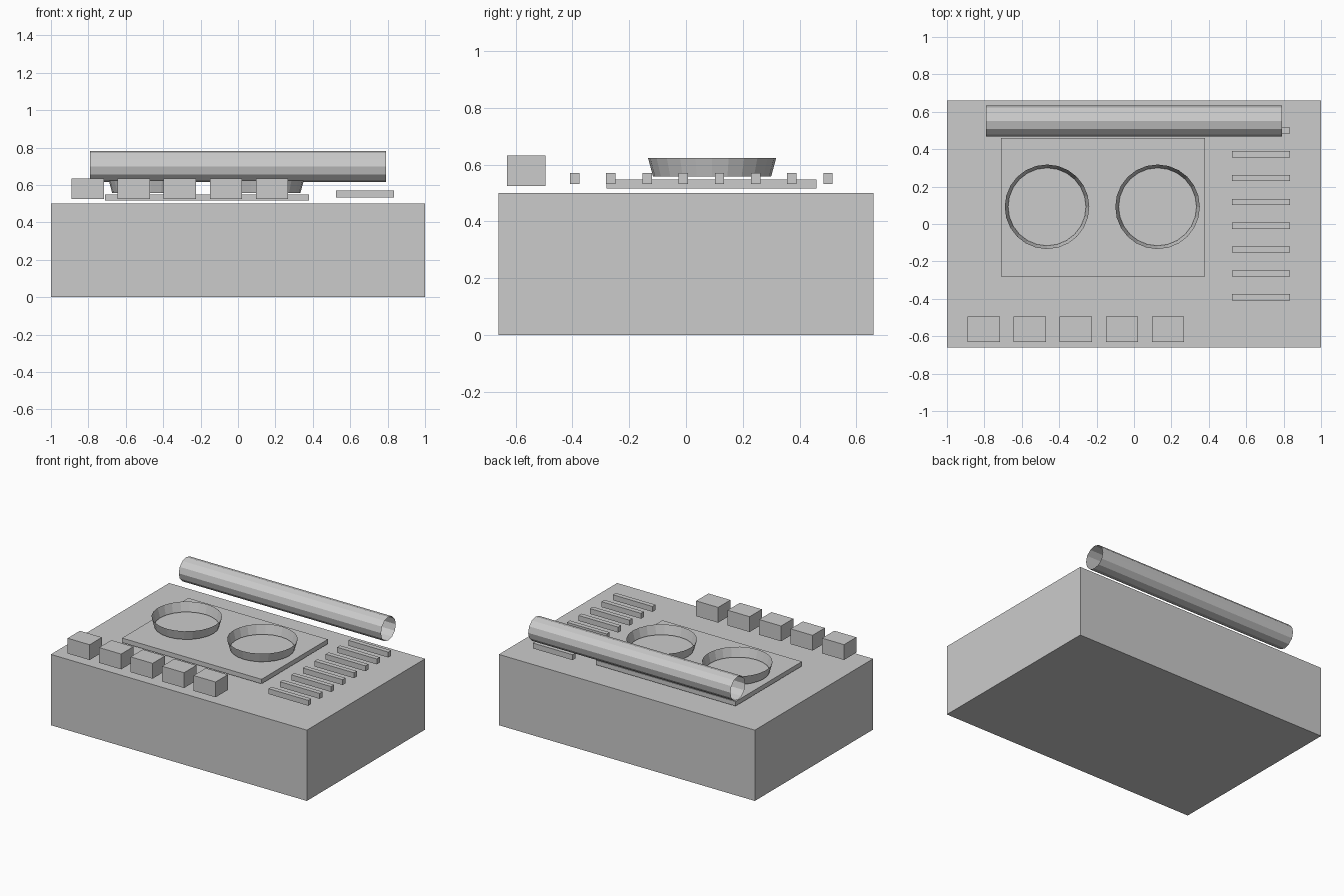
import bpy, bmesh, math
from mathutils import Matrix

if "Cube" in bpy.data.objects:
    bpy.data.objects.remove(bpy.data.objects["Cube"])

grey = bpy.data.materials.new("plain grey")
grey.diffuse_color = (0.6, 0.6, 0.6, 1)
grey.use_nodes = True
grey.node_tree.nodes["Principled BSDF"].inputs["Base Color"].default_value = grey.diffuse_color


def finish(name, bm, loc):
    mesh = bpy.data.meshes.new(name)
    bm.to_mesh(mesh)
    bm.free()
    mesh.materials.append(grey)
    obj = bpy.data.objects.new(name, mesh)
    obj.location = loc
    bpy.context.collection.objects.link(obj)
    return obj


def box(name, loc, size):
    bm = bmesh.new()
    bmesh.ops.create_cube(bm, size=1, matrix=Matrix.Diagonal((*size, 1)))
    return finish(name, bm, loc)


def tube(name, loc, r_low, r_high, length, sides, rot=Matrix()):
    # open ended, single-walled tube
    bm = bmesh.new()
    bmesh.ops.create_cone(bm, cap_ends=False, segments=sides, radius1=r_low,
                          radius2=r_high, depth=length, matrix=rot)
    return finish(name, bm, loc)


# main case
box("body", (0, 0, 0.25), (2, 1.32, 0.5))

# cassette door with two flared reel rings
box("cassette_door", (-0.165, 0.09, 0.532), (1.09, 0.74, 0.032))
for i, x in enumerate((-0.465, 0.126)):
    tube(f"reel_ring_{i + 1}", (x, 0.092, 0.591), 0.208, 0.226, 0.066, 24)

# carrying handle along the back edge
tube("handle", (0, 0.55, 0.698), 0.083, 0.083, 1.58, 12,
     Matrix.Rotation(math.pi / 2, 4, 'Y'))

# row of push keys at the front
for i in range(5):
    box(f"key_{i + 1}", (-0.803 + 0.246 * i, -0.563, 0.579), (0.172, 0.137, 0.108))

# speaker grille bars on the right
for i in range(8):
    box(f"grille_bar_{i + 1}", (0.68, -0.392 + 0.1275 * i, 0.551), (0.31, 0.033, 0.038))
